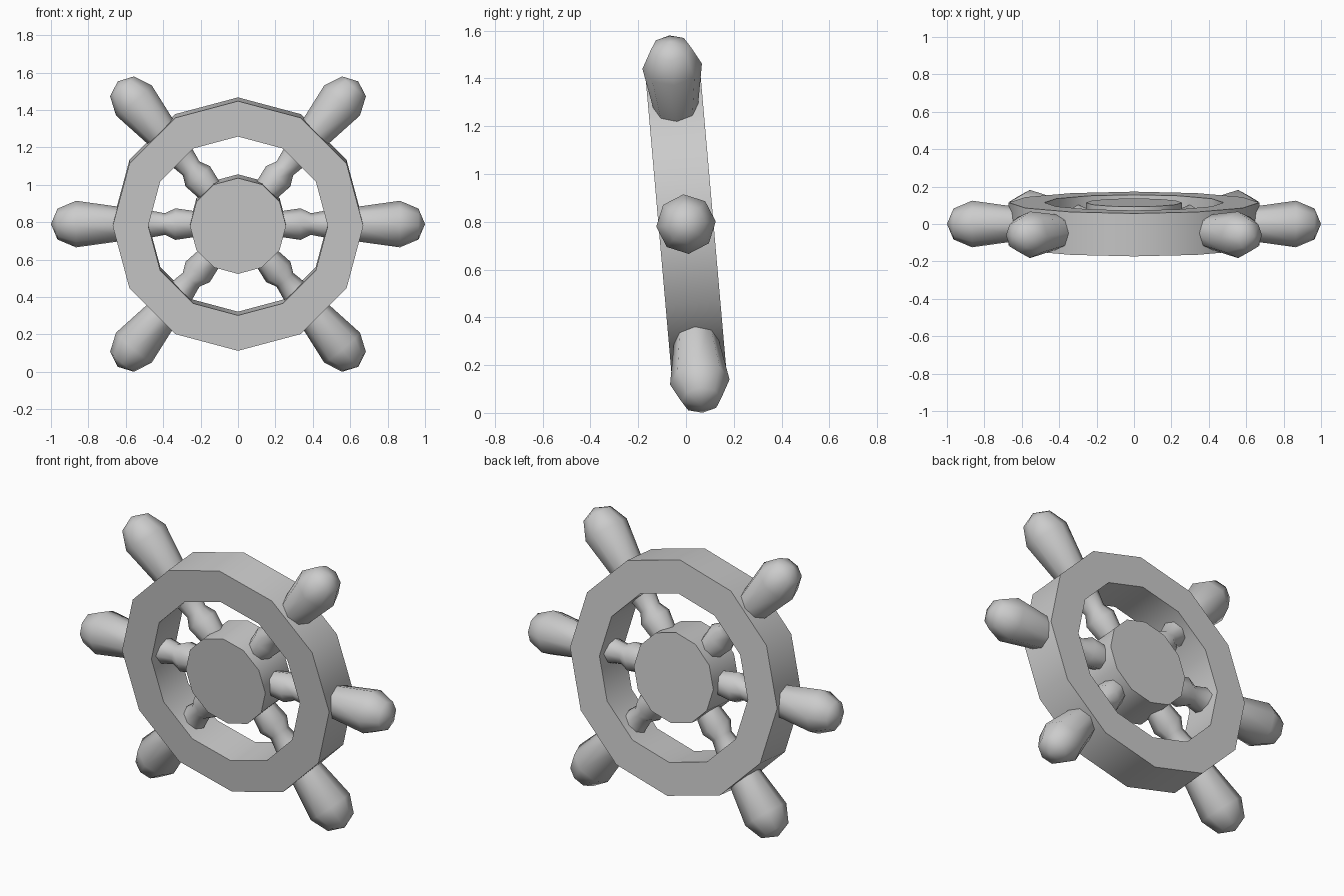
import bpy, bmesh, math
from mathutils import Matrix

cube = bpy.data.objects.get("Cube")
if cube:
    bpy.data.objects.remove(cube, do_unlink=True)

grey = bpy.data.materials.new("plain grey")
grey.use_nodes = True
grey.diffuse_color = (0.6, 0.6, 0.6, 1)
grey.node_tree.nodes["Principled BSDF"].inputs["Base Color"].default_value = (0.6, 0.6, 0.6, 1)

# The whole wheel leans slightly forward about its centre
TILT = Matrix.Translation((0, 0, 0.79)) @ Matrix.Rotation(math.radians(5), 4, 'X')


def lathe(name, profile, sides, axis_turn, closed=False):
    """Revolve (radius, height) points around z, then turn the axis into place."""
    bm = bmesh.new()
    verts = [bm.verts.new((r, 0, h)) for r, h in profile]
    pairs = list(zip(verts, verts[1:]))
    if closed:
        pairs.append((verts[-1], verts[0]))
    edges = [bm.edges.new(p) for p in pairs]
    bmesh.ops.spin(bm, geom=verts + edges, axis=(0, 0, 1), cent=(0, 0, 0),
                   angle=math.tau, steps=sides, use_duplicate=False)
    bmesh.ops.remove_doubles(bm, verts=bm.verts, dist=0.0005)
    bmesh.ops.recalc_face_normals(bm, faces=bm.faces)
    bm.transform(TILT @ axis_turn)
    mesh = bpy.data.meshes.new(name)
    bm.to_mesh(mesh)
    bm.free()
    mesh.materials.append(grey)
    obj = bpy.data.objects.new(name, mesh)
    bpy.context.collection.objects.link(obj)
    bpy.ops.object.select_all(action='DESELECT')
    obj.select_set(True)
    bpy.context.view_layer.objects.active = obj
    bpy.ops.object.shade_smooth_by_angle(angle=math.radians(60))
    return obj


# Rim and hub share the same depth; a corner points straight up
HALF = 0.115
face_front = Matrix.Rotation(math.pi / 2, 4, 'X')
lathe("rim", [(0.48, -HALF), (0.67, -HALF), (0.67, HALF), (0.48, HALF)],
      12, face_front, closed=True)
lathe("hub", [(0, -HALF), (0.257, -HALF), (0.257, HALF), (0, HALF)], 12, face_front)

# Turned spokes, each running through the rim into a club-shaped handle
spoke = [(0, 0.18), (0.065, 0.2), (0.085, 0.335), (0.058, 0.39), (0.075, 0.48),
         (0.088, 0.6), (0.125, 0.866), (0.083, 0.965), (0, 1.0)]
names = ["left", "upper_left", "upper_right", "right", "lower_right", "lower_left"]
for label, angle in zip(names, (0, 50, 130, 180, 230, 310)):
    turn = Matrix.Rotation(math.radians(90 - angle), 4, 'Y')
    lathe(label + "_spoke_handle", spoke, 8, turn)
